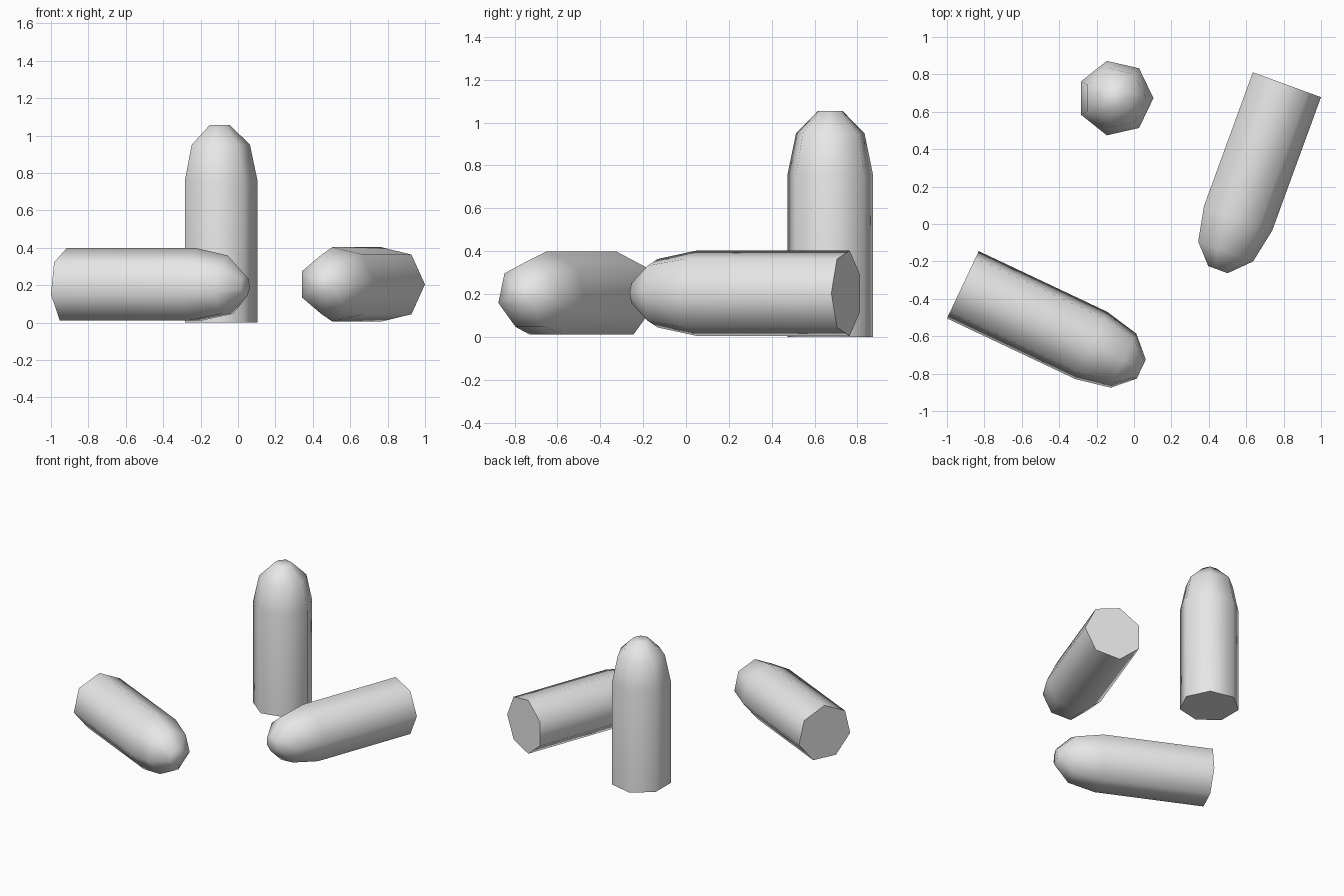
import bpy, bmesh
from math import cos, sin, tau, radians
from mathutils import Matrix, Vector

cube = bpy.data.objects.get("Cube")
if cube:
    bpy.data.objects.remove(cube, do_unlink=True)

GREY = (0.8, 0.8, 0.8, 1)
mat = bpy.data.materials.new("plain grey")
mat.use_nodes = True
mat.diffuse_color = GREY
mat.node_tree.nodes["Principled BSDF"].inputs["Base Color"].default_value = GREY

SIDES = 7
# radius and height along the shell axis, from flat base to blunt nose
PROFILE = [(0.204, 0), (0.204, 0.76), (0.164, 0.95), (0.058, 1.055)]


def shell(name, base, axis, corner):
    """Seven-sided shell from base along axis, with one corner facing 'corner'."""
    z = Vector(axis).normalized()
    y = z.cross(Vector(corner)).normalized()
    x = y.cross(z)
    frame = Matrix((x, y, z)).transposed().to_4x4()
    frame.translation = base

    bm = bmesh.new()
    rings = [[bm.verts.new((r * cos(tau * i / SIDES), r * sin(tau * i / SIDES), h))
              for i in range(SIDES)] for r, h in PROFILE]
    for low, high in zip(rings, rings[1:]):
        for i in range(SIDES):
            j = (i + 1) % SIDES
            bm.faces.new((low[i], low[j], high[j], high[i]))
    bm.faces.new(rings[0][::-1])
    bm.faces.new(rings[-1])
    bm.transform(frame)
    bmesh.ops.recalc_face_normals(bm, faces=bm.faces)

    mesh = bpy.data.meshes.new(name)
    bm.to_mesh(mesh)
    bm.free()
    mesh.materials.append(mat)
    obj = bpy.data.objects.new(name, mesh)
    bpy.context.collection.objects.link(obj)

    # round sides and nose, crisp base rim
    bpy.ops.object.select_all(action="DESELECT")
    obj.select_set(True)
    bpy.context.view_layer.objects.active = obj
    bpy.ops.object.shade_smooth_by_angle(angle=radians(65))


shell("standing_shell", (-0.1, 0.673, 0), (0, 0, 1), (1, 0, 0))
shell("lying_shell_right", (-0.915, -0.325, 0.195), (0.904, -0.427, 0), (0, 0, 1))
shell("lying_shell_left", (0.808, 0.748, 0.204), (-0.343, -0.939, 0), (0.939, -0.343, 0))
